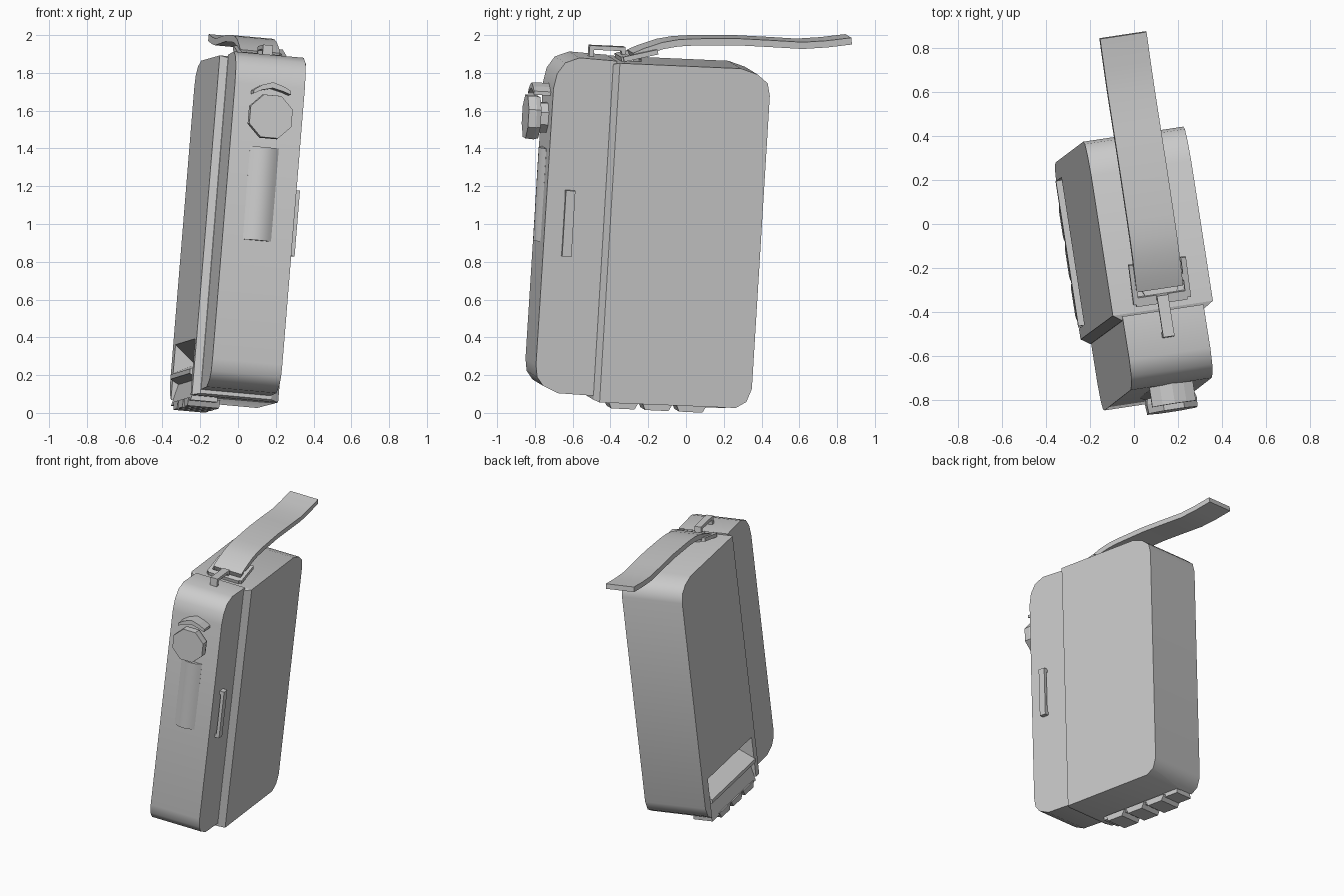
import bpy, bmesh, math
from mathutils import Matrix, Vector

if "Cube" in bpy.data.objects:
    bpy.data.objects.remove(bpy.data.objects["Cube"])

# Tilted frame of the case: local x = width, y = depth, z = height
U = Vector((0.082, 0.06, 1)).normalized()
V = Vector((-0.155, 1, -0.045)).normalized()
W = V.cross(U).normalized()
V = U.cross(W)
M = Matrix((W, V, U)).transposed().to_4x4()
M.translation = (0, 0, 1)


def finish(bm, name, smooth=None):
    bmesh.ops.recalc_face_normals(bm, faces=bm.faces)
    me = bpy.data.meshes.new(name)
    bm.to_mesh(me)
    bm.free()
    me.transform(M)
    ob = bpy.data.objects.new(name, me)
    bpy.context.collection.objects.link(ob)
    if smooth:
        bpy.ops.object.select_all(action='DESELECT')
        ob.select_set(True)
        bpy.context.view_layer.objects.active = ob
        bpy.ops.object.shade_smooth_by_angle(angle=math.radians(smooth))
    return ob


def loft(name, rings, smooth=None):
    """Join equal-length closed rings and cap both ends."""
    bm = bmesh.new()
    vs = [[bm.verts.new(p) for p in r] for r in rings]
    n = len(rings[0])
    for a, b in zip(vs, vs[1:]):
        for i in range(n):
            bm.faces.new((a[i], a[(i + 1) % n], b[(i + 1) % n], b[i]))
    bm.faces.new(vs[0])
    bm.faces.new(vs[-1])
    return finish(bm, name, smooth)


def side_prism(name, prof, w0, w1, smooth=None):
    return loft(name, [[(w, y, z) for y, z in prof] for w in (w0, w1)], smooth)


def depth_prism(name, prof, v0, v1, smooth=None):
    return loft(name, [[(x, v, z) for x, z in prof] for v in (v0, v1)], smooth)


def box(name, lo, hi):
    return side_prism(name, [(lo[1], lo[2]), (hi[1], lo[2]), (hi[1], hi[2]), (lo[1], hi[2])], lo[0], hi[0])


def octagon(r, v, w=-0.005, u=0.53):
    return [(w + r * math.cos(math.pi / 8 + i * math.pi / 4), v,
             u + r * math.sin(math.pi / 8 + i * math.pi / 4)) for i in range(8)]


def ribbon(path, t):
    """Offset an open (y, z) path into a closed strip of thickness t."""
    up, dn = [], []
    for i, p in enumerate(path):
        a, b = Vector(path[max(i - 1, 0)]), Vector(path[min(i + 1, len(path) - 1)])
        d = (b - a).normalized()
        n = Vector((-d.y, d.x)) * t / 2
        up.append(tuple(Vector(p) + n))
        dn.append(tuple(Vector(p) - n))
    return up + dn[::-1]


# Main case, with the lower left notch cut out
body = side_prism("case_body", [(-.44, -.95), (.29, -.945), (.345, -.91), (.37, -.84), (.372, .72),
                                (.357, .785), (.30, .83), (.21, .857), (-.44, .855)], -.237, .226, 40)
cutter = depth_prism("notch_cutter", [(-.4, -.60), (-.237, -.65), (-.13, -.74), (-.13, -1.1), (-.4, -1.1)],
                     -.39, .29)
cutter.hide_render = True
mod = body.modifiers.new("notch", 'BOOLEAN')
mod.object = cutter
mod.solver = 'EXACT'
bpy.context.view_layer.objects.active = body
bpy.ops.object.modifier_apply(modifier="notch")
bpy.data.objects.remove(cutter)

# Chamfered rim in front of the case
loft("case_rim", [[(a, v, c), (b, v, c), (b, v, d), (a, v, d)] for v, a, b, c, d in
                  ((-.44, -.237, .226, -.95, .855), (-.468, -.197, .183, -.94, .845))])

# Narrower front shell with rounded front edges
side_prism("front_shell", [(-.45, -.92), (-.66, -.915), (-.74, -.88), (-.775, -.835), (-.785, -.77), (-.78, .70),
                           (-.765, .78), (-.725, .84), (-.65, .87), (-.45, .862)], -.195, .18, 40)

# Front knob: stem plus flared octagonal cap
loft("knob", [octagon(.085, -.77), octagon(.085, -.825), octagon(.118, -.825),
              octagon(.125, -.85), octagon(.122, -.893)])

# Bent visor above the knob
depth_prism("visor", [(-.105, .665), (-.06, .695), (-.005, .713), (.05, .697), (.095, .675),
                      (.095, .655), (.05, .67), (-.005, .682), (-.06, .668), (-.105, .645)], -.87, -.75)

# Bulged front window
arc = [(-.01 + .077 * s / 4, -.782 - .028 * (1 - (s / 4) ** 2)) for s in range(-4, 5)]
outline = arc + [(.067, -.76), (-.087, -.76)]
loft("front_window", [[(x, y, z) for x, y in outline] for z in (-.125, .37)], 40)

# Slim pull bar on the right side of the shell
box("side_pull", (.19, -.685, -.185), (.213, -.635, .165))
for z in (-.185, .14):
    box("side_pull_end", (.17, -.685, z), (.2, -.635, z + .025))

# Top hook that holds the buckle
side_prism("top_hook", [(-.575, .86), (-.575, .925), (-.385, .925), (-.375, .875), (-.395, .87),
                        (-.405, .903), (-.55, .903), (-.55, .86)], -.03, .022)

# Low round lug under the buckle
loft("top_lug", [[(-.005 + .085 * math.cos(i * math.pi / 6), -.345 + .055 * math.sin(i * math.pi / 6), z)
                  for i in range(12)] for z in (.845, .868)])

# Tilted rectangular buckle frame
rail = ribbon([(-.405, .868), (-.225, .916)], .026)
for name, w in (("buckle_left", -.137), ("buckle_right", .104)):
    side_prism(name, rail, w, w + .024)
side_prism("buckle_front", ribbon([(-.415, .866), (-.375, .876)], .026), -.125, .11)
side_prism("buckle_back", ribbon([(-.325, .889), (-.295, .897)], .026), -.125, .11)

# Strap trailing back from the buckle
strap = [(-.345, .885), (-.29, .912), (-.196, .948), (-.115, .966), (-.03, .975), (.20, .987), (.38, .986),
         (.552, .984), (.68, .998), (.812, 1.020)]
side_prism("strap", ribbon(strap, .036), -.117, .098, 30)

# Clip block in the notch, with three chamfered feet
depth_prism("clip_block", [(-.12, -.745), (-.25, -.81), (-.25, -.835), (-.205, -.86), (-.235, -.975),
                           (-.09, -.975), (-.09, -.745)], -.385, .285)
for i in range(3):
    a = -.35 + i * .182
    side_prism("clip_foot", [(a, -.96), (a + .02, -1.003), (a + .145, -1.003), (a + .168, -.96)], -.24, -.07)
